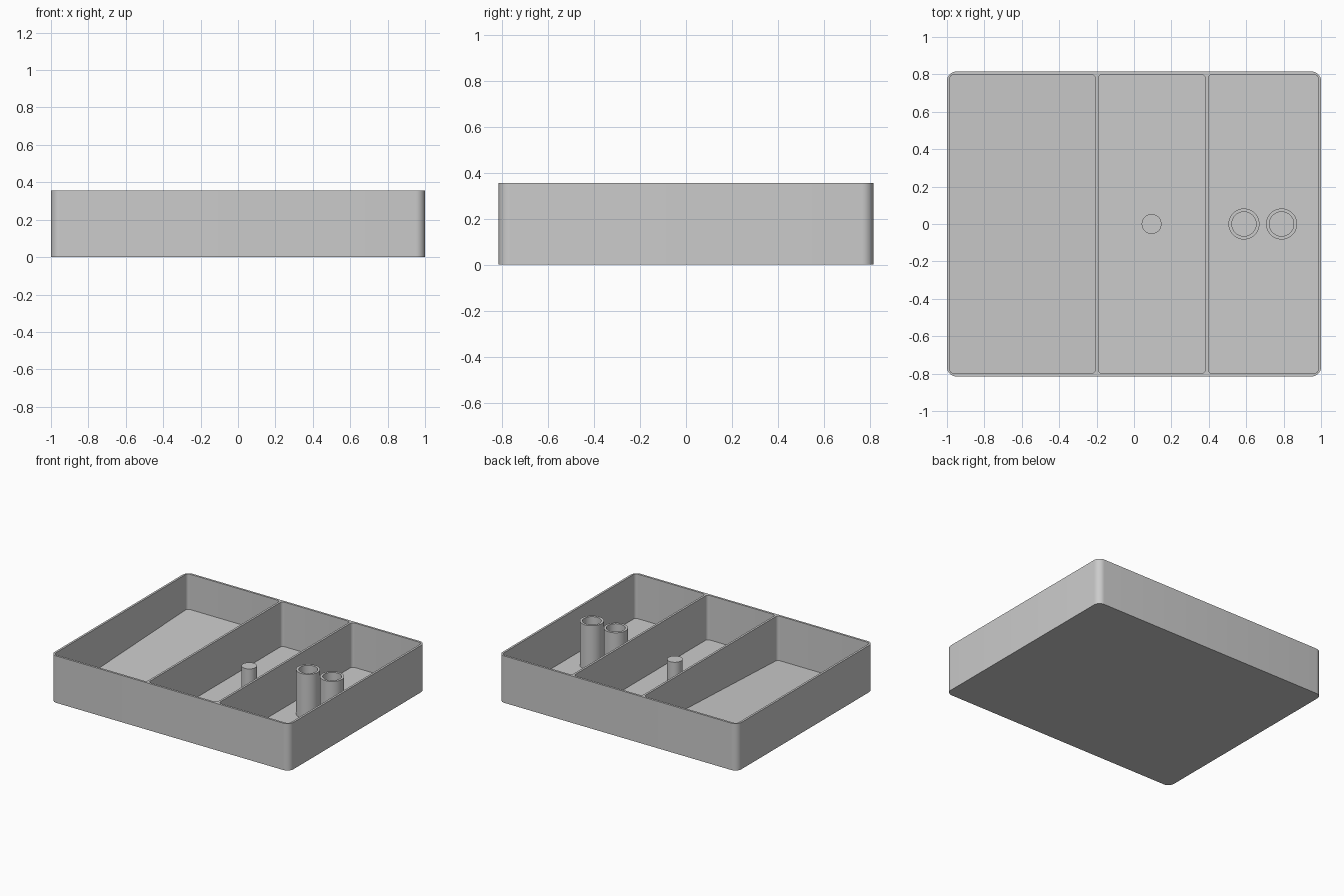
import bpy, bmesh
from math import sin, cos, pi, radians

cube = bpy.data.objects.get("Cube")
if cube:
    bpy.data.objects.remove(cube, do_unlink=True)

HEIGHT, WALL, FLOOR = 0.355, 0.016, 0.018
HALF_X, HALF_Y = 1.0, 0.815
RAMP_BACK = 0.088          # floor height at the back of the ramped bay
INNER_Y = HALF_Y - WALL

grey = bpy.data.materials.new("plain_grey")
grey.use_nodes = True
colour = (0.6, 0.6, 0.6, 1)
grey.diffuse_color = colour
grey.node_tree.nodes["Principled BSDF"].inputs["Base Color"].default_value = colour


def make(name, bm):
    bmesh.ops.recalc_face_normals(bm, faces=bm.faces)
    mesh = bpy.data.meshes.new(name)
    bm.to_mesh(mesh)
    bm.free()
    mesh.materials.append(grey)
    obj = bpy.data.objects.new(name, mesh)
    bpy.context.collection.objects.link(obj)
    return obj


def activate(obj):
    bpy.ops.object.select_all(action='DESELECT')
    obj.select_set(True)
    bpy.context.view_layer.objects.active = obj


def smooth(obj):
    activate(obj)
    bpy.ops.object.shade_smooth_by_angle(angle=radians(30))


def rounded_block(name, x0, x1, half_y, radius, bottom, top):
    """Upright block with round corners; bottom is a height rule in y."""
    steps = 8
    outline = []
    corners = [(x1, half_y), (x0, half_y), (x0, -half_y), (x1, -half_y)]
    for i, (cx, cy) in enumerate(corners):
        cx += radius if cx == x0 else -radius
        cy += radius if cy < 0 else -radius
        for s in range(steps + 1):
            a = (i + s / steps) * pi / 2
            outline.append((cx + radius * cos(a), cy + radius * sin(a)))
    bm = bmesh.new()
    low = [bm.verts.new((x, y, bottom(y))) for x, y in outline]
    high = [bm.verts.new((x, y, top)) for x, y in outline]
    bm.faces.new(low)
    bm.faces.new(high)
    for i in range(len(low)):
        j = (i + 1) % len(low)
        bm.faces.new((low[i], low[j], high[j], high[i]))
    return make(name, bm)


def lathe(name, x, profile, sides=48):
    """Turn a (radius, height) profile around an upright axis at x."""
    bm = bmesh.new()
    verts = [bm.verts.new((r, 0, z)) for r, z in profile]
    edges = [bm.edges.new(pair) for pair in zip(verts, verts[1:])]
    bmesh.ops.spin(bm, geom=verts + edges, cent=(0, 0, 0), axis=(0, 0, 1),
                   angle=2 * pi, steps=sides)
    bmesh.ops.remove_doubles(bm, verts=bm.verts, dist=1e-5)
    obj = make(name, bm)
    obj.location.x = x
    smooth(obj)


def flat(y):
    return FLOOR


def ramp(y):
    return FLOOR + (RAMP_BACK - FLOOR) * (y + INNER_Y) / (2 * INNER_Y)


# Tray body with three hollowed bays
tray = rounded_block("tray", -HALF_X, HALF_X, HALF_Y, 0.05, lambda y: 0, HEIGHT)
bays = [(-HALF_X + WALL, -0.207, ramp), (-0.191, 0.381, flat),
        (0.397, HALF_X - WALL, flat)]
for x0, x1, rule in bays:
    cutter = rounded_block("bay_cutter", x0, x1, INNER_Y, 0.022, rule, HEIGHT + 0.1)
    cutter.hide_render = True
    activate(tray)
    cut = tray.modifiers.new("bay", 'BOOLEAN')
    cut.operation = 'DIFFERENCE'
    cut.solver = 'EXACT'
    cut.object = cutter
    bpy.ops.object.modifier_apply(modifier=cut.name)
    bpy.data.objects.remove(cutter, do_unlink=True)
smooth(tray)

# Solid pin in the middle bay
lathe("middle_pin", 0.094, [(0.053, FLOOR), (0.053, 0.25), (0, 0.25)])

# Two open tubes in the left bay
for name, x in (("inner_tube", 0.588), ("outer_tube", 0.789)):
    lathe(name, x, [(0.083, FLOOR), (0.083, HEIGHT), (0.065, HEIGHT), (0.065, FLOOR)])
